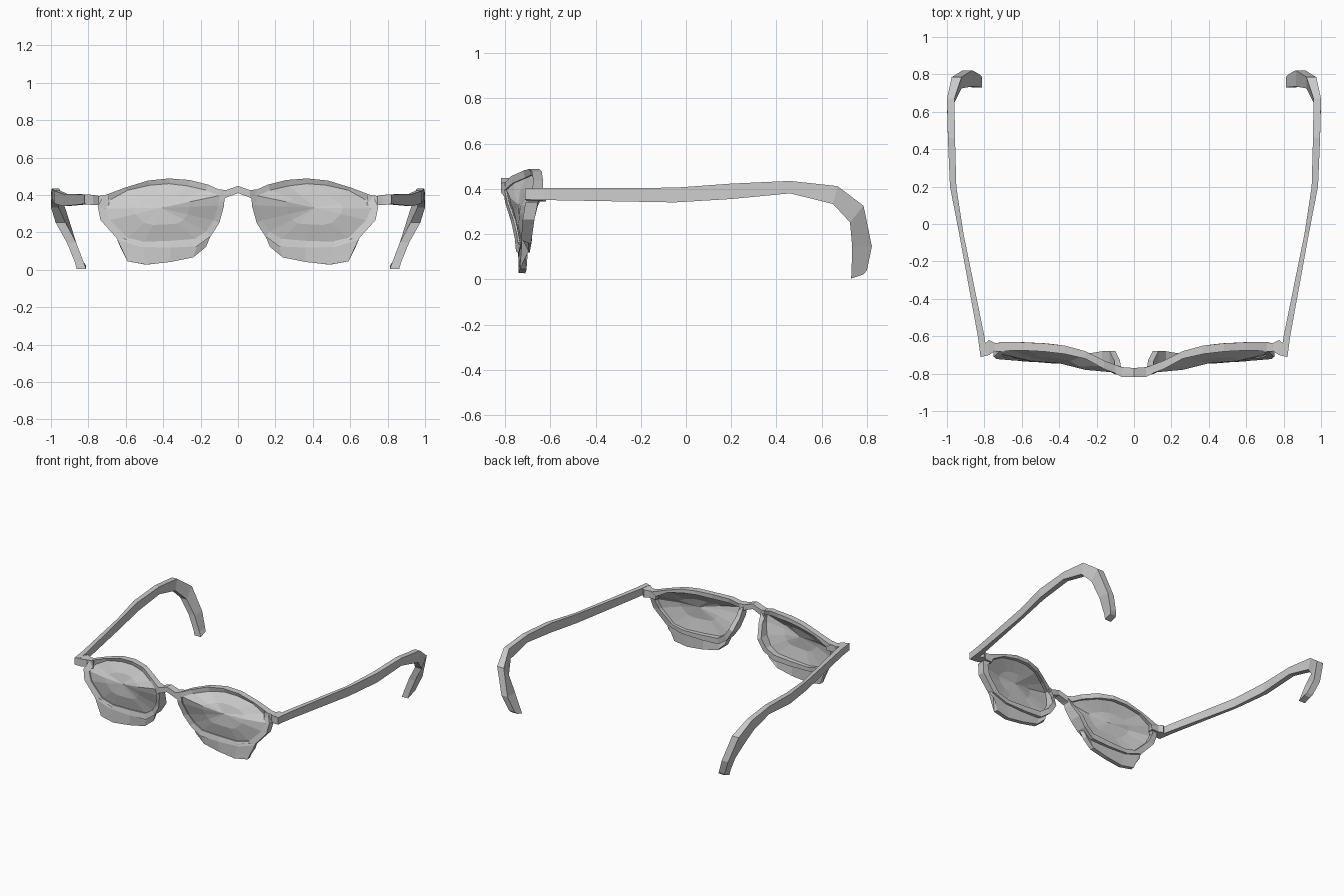
import bpy


def make(name, verts, faces, mirror=True, thickness=0):
    """Mesh object with consistent normals, mirrored about x = 0."""
    import bmesh
    me = bpy.data.meshes.new(name)
    me.from_pydata(verts, [], faces)
    bm = bmesh.new()
    bm.from_mesh(me)
    bmesh.ops.recalc_face_normals(bm, faces=bm.faces)
    bm.to_mesh(me)
    bm.free()
    ob = bpy.data.objects.new(name, me)
    bpy.context.collection.objects.link(ob)
    if thickness:
        s = ob.modifiers.new("thickness", 'SOLIDIFY')
        s.thickness, s.offset = thickness, 0
    if mirror:
        m = ob.modifiers.new("mirror", 'MIRROR')
        m.use_mirror_merge = False
    return ob


def loft(name, sections, closed=False, mirror=True):
    """Skin a chain of four-point sections; cap both ends unless closed."""
    n = len(sections)
    verts = [p for s in sections for p in s]
    faces = []
    for i in range(n if closed else n - 1):
        a, b = i * 4, (i + 1) % n * 4
        faces += [(a + k, a + (k + 1) % 4, b + (k + 1) % 4, b + k) for k in range(4)]
    if not closed:
        faces += [(3, 2, 1, 0), tuple(range(n * 4 - 4, n * 4))]
    return make(name, verts, faces, mirror)


# Rim: outer x, outer z, inner x, inner z, front y, back y
rim = [
    (.07, .415, .105, .395, -.810, -.765), (.16, .455, .17, .425, -.775, -.73),
    (.26, .480, .27, .448, -.720, -.68), (.37, .488, .37, .460, -.695, -.65),
    (.48, .477, .47, .452, -.682, -.638), (.61, .437, .59, .425, -.675, -.632),
    (.72, .395, .68, .375, -.680, -.632), (.75, .340, .71, .325, -.710, -.655),
    (.735, .265, .685, .265, -.722, -.67), (.64, .160, .59, .170, -.730, -.685),
    (.52, .122, .50, .150, -.738, -.69), (.36, .118, .36, .155, -.745, -.69),
    (.22, .125, .23, .165, -.752, -.69), (.145, .180, .17, .205, -.757, -.68),
    (.10, .250, .13, .265, -.772, -.68), (.075, .340, .105, .345, -.800, -.73),
]
loft("rim", [[(ox, f, oz), (ix, f + .008, iz), (ix, b, iz), (ox, b, oz)]
             for ox, oz, ix, iz, f, b in rim], closed=True)

# Faceted lens bulging slightly forwards
edge = [(ix, f + .02, iz) for ox, oz, ix, iz, f, b in rim]
n = len(edge)
mid = (.41, -.738, .33)
ring = []
for i, p in enumerate(edge):
    q = [p[k] * .5 + mid[k] * .5 for k in range(3)]
    q[1] -= .012
    ring.append(tuple(q))
faces = [(i, (i + 1) % n, n + (i + 1) % n, n + i) for i in range(n)]
faces += [(n + i, n + (i + 1) % n, 2 * n) for i in range(n)]
make("lens", edge + ring + [mid], faces, thickness=.008)

# Lower flap hanging beneath each rim
upper = [(.15, -.725, .185), (.22, -.73, .135), (.36, -.725, .13),
         (.51, -.72, .135), (.65, -.71, .18)]
lower = [(.175, -.715, .125), (.24, -.72, .068), (.36, -.722, .042),
         (.49, -.725, .027), (.59, -.72, .045)]
corner = (.62, -.705, .13)
make("lower_flap", upper + lower + [corner],
     [(i, i + 1, i + 6, i + 5) for i in range(4)] + [(4, 10, 9)], thickness=.03)

# Bridge between the rims: x, front y, back y, bottom z, top z
bridge = [(-.10, -.80, -.755, .36, .43), (-.065, -.818, -.765, .385, .425),
          (0, -.818, -.770, .410, .448),
          (.065, -.818, -.765, .385, .425), (.10, -.80, -.755, .36, .43)]
loft("bridge", [[(x, f, lo), (x, b, lo), (x, b, hi), (x, f, hi)]
                for x, f, b, lo, hi in bridge], mirror=False)

# Hinge blocks at the rim corners: x, front y, back y, bottom z, top z
hinge = [(.69, -.685, -.635, .345, .40), (.745, -.680, -.635, .345, .395),
         (.775, -.70, -.62, .345, .40), (.822, -.712, -.66, .352, .402)]
loft("hinge", [[(x, f, lo), (x, b, lo), (x, b, hi), (x, f, hi)]
               for x, f, b, lo, hi in hinge])

# Temples: inner x, outer x, outer edge (y, z), inner edge (y, z)
temple = [
    (.785, .822, -.70, .402, -.70, .352), (.800, .835, -.60, .403, -.60, .350),
    (.912, .935, -.05, .405, -.05, .340), (.950, .984, .20, .423, .20, .355),
    (.957, .995, .46, .435, .46, .380), (.960, 1.0, .67, .412, .65, .333),
    (.922, .975, .785, .325, .725, .252), (.865, .915, .822, .145, .735, .145),
    (.825, .872, .80, .040, .732, .040), (.812, .862, .785, .022, .730, .003),
]
loft("temple", [[(xi, y1, z1), (xo, y1, z1), (xo, y2, z2), (xi, y2, z2)]
                for xi, xo, y1, z1, y2, z2 in temple])
